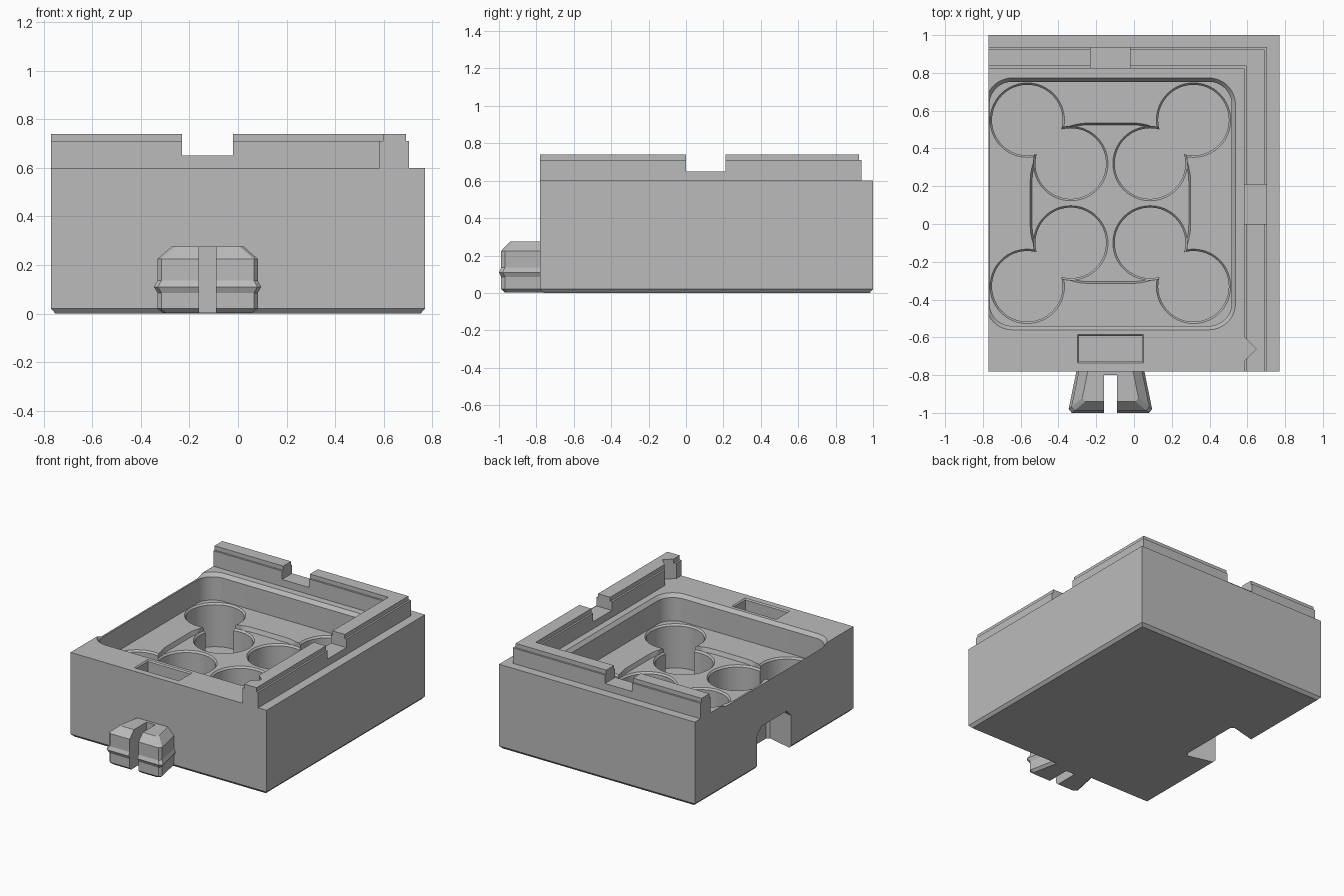
import bpy, bmesh
from math import cos, sin, pi, radians

if "Cube" in bpy.data.objects:
    bpy.data.objects.remove(bpy.data.objects["Cube"], do_unlink=True)

GREY = (0.5, 0.5, 0.5, 1)
grey = bpy.data.materials.new("plain grey")
grey.use_nodes = True
grey.diffuse_color = GREY
grey.node_tree.nodes["Principled BSDF"].inputs["Base Color"].default_value = GREY


def loft(name, layers):
    """Solid through a stack of (z, outline) layers."""
    bm = bmesh.new()
    rings = [[bm.verts.new((x, y, z)) for x, y in outline] for z, outline in layers]
    n = len(rings[0])
    for low, high in zip(rings, rings[1:]):
        for i in range(n):
            j = (i + 1) % n
            bm.faces.new((low[i], low[j], high[j], high[i]))
    bm.faces.new(rings[0][::-1])
    bm.faces.new(rings[-1])
    bmesh.ops.recalc_face_normals(bm, faces=bm.faces)
    mesh = bpy.data.meshes.new(name)
    bm.to_mesh(mesh)
    bm.free()
    mesh.materials.append(grey)
    obj = bpy.data.objects.new(name, mesh)
    bpy.context.collection.objects.link(obj)
    return obj


def cut(target, cutter):
    mod = target.modifiers.new("cut", "BOOLEAN")
    mod.operation, mod.solver, mod.object = "DIFFERENCE", "EXACT", cutter
    bpy.context.view_layer.objects.active = target
    bpy.ops.object.modifier_apply(modifier=mod.name)
    bpy.data.objects.remove(cutter, do_unlink=True)


def rect(x0, x1, y0, y1, grow=0):
    x0, x1, y0, y1 = x0 - grow, x1 + grow, y0 - grow, y1 + grow
    return [(x0, y0), (x1, y0), (x1, y1), (x0, y1)]


def round_rect(x0, x1, y0, y1, r, grow=0, steps=12):
    corners = [(x1 - r, y1 - r), (x0 + r, y1 - r), (x0 + r, y0 + r), (x1 - r, y0 + r)]
    return [(cx + (r + grow) * cos((k + i / steps) * pi / 2),
             cy + (r + grow) * sin((k + i / steps) * pi / 2))
            for k, (cx, cy) in enumerate(corners) for i in range(steps + 1)]


def circle(cx, cy, r, n=64):
    return [(cx + r * cos(2 * pi * i / n), cy + r * sin(2 * pi * i / n)) for i in range(n)]


def dovetail(base, tip, start, length, inset=0, c=0.02):
    """Half outline mirrored: (depth, across), flaring from base to tip."""
    slope = (tip - base) / length
    end = length - inset
    half = [(d, base + slope * d - inset) for d in (start, end - c)]
    half.append((end, half[1][1] - c * 0.8))
    return half + [(d, -w) for d, w in reversed(half)]


def box_cut(target, x0, x1, y0, y1, z0, z1):
    cut(target, loft("cutter", [(z0, rect(x0, x1, y0, y1)), (z1, rect(x0, x1, y0, y1))]))


# Body block with a chamfered foot
SIDES = (-0.77, 0.77, -0.78, 1.0)
body = loft("body", [(0, rect(*SIDES, -0.018)), (0.02, rect(*SIDES)), (0.6, rect(*SIDES))])

# Tray pocket, its lip chamfer trims the thin side wall
FLOOR = 0.41
TRAY = (-0.765, 0.517, -0.54, 0.753, 0.12)
cut(body, loft("cutter", [(FLOOR, round_rect(*TRAY)), (0.575, round_rect(*TRAY)),
                          (0.6, round_rect(*TRAY, 0.02)), (0.65, round_rect(*TRAY, 0.02))]))

# Shallow middle recess
STEP = 0.03
MIDDLE = (-0.54, 0.29, -0.305, 0.525, 0.3)
cut(body, loft("cutter", [(FLOOR - STEP, round_rect(*MIDDLE)),
                          (FLOOR, round_rect(*MIDDLE, 0.01)),
                          (FLOOR + STEP, round_rect(*MIDDLE, 0.01))]))

# Eight round wells: four corners and four in the recess
for reach, top in ((0.44, FLOOR), (0.21, FLOOR - STEP)):
    for sx in (-1, 1):
        for sy in (-1, 1):
            x, y = -0.125 + sx * reach, 0.11 + sy * reach
            radii = [(0.1, 0.187), (top - 0.012, 0.187), (top, 0.197), (top + 0.05, 0.197)]
            cut(body, loft("cutter", [(z, circle(x, y, r)) for z, r in radii]))

# Small socket in the front ledge
SLOT = (-0.292, 0.042, -0.727, -0.593)
cut(body, loft("cutter", [(0.5, rect(*SLOT)), (0.592, rect(*SLOT)),
                          (0.6, rect(*SLOT, 0.008)), (0.65, rect(*SLOT, 0.008))]))

# Dovetail socket in the side
socket = [(z, [(-0.77 + d, 0.11 + w) for d, w in dovetail(0.19, 0.245, -0.05, 0.22, inset)])
          for z, inset in ((-0.05, 0), (0.235, 0), (0.285, 0.05))]
cut(body, loft("cutter", socket))


# Raised L-shaped rail with a stepped top
def rail_outline(d):
    xo, xi, yo, yi = 0.705 - d, 0.583 + d, 0.937 - d, 0.823 + d
    return [(-0.77, yo), (xo, yo), (xo, -0.78), (xi, -0.78), (xi, yi), (-0.77, yi)]


rail = loft("rim_rail", [(0.6, rail_outline(0)), (0.71, rail_outline(0)),
                         (0.71, rail_outline(0.013)), (0.74, rail_outline(0.013))])
box_cut(rail, -0.23, -0.02, 0.8, 0.96, 0.65, 0.8)
box_cut(rail, 0.56, 0.73, 0.0, 0.21, 0.65, 0.8)
notch = [(0.52, -0.537), (0.648, -0.662), (0.52, -0.787)]
cut(rail, loft("cutter", [(0.55, notch), (0.8, notch)]))

# Split dovetail connector on the front with a snap ridge
plug = [(0.003, 0.03), (0.02, 0.012), (0.085, 0.012), (0.11, 0),
        (0.135, 0.012), (0.225, 0.012), (0.275, 0.06)]
connector = loft("connector", [
    (z, [(-0.125 + w, -0.78 - d) for d, w in dovetail(0.18, 0.225, -0.03, 0.22, inset)])
    for z, inset in plug])
box_cut(connector, -0.16, -0.09, -1.1, -0.8, -0.1, 0.4)

for obj in (body, rail, connector):
    bpy.ops.object.select_all(action="DESELECT")
    obj.select_set(True)
    bpy.context.view_layer.objects.active = obj
    bpy.ops.object.shade_smooth_by_angle(angle=radians(25))
